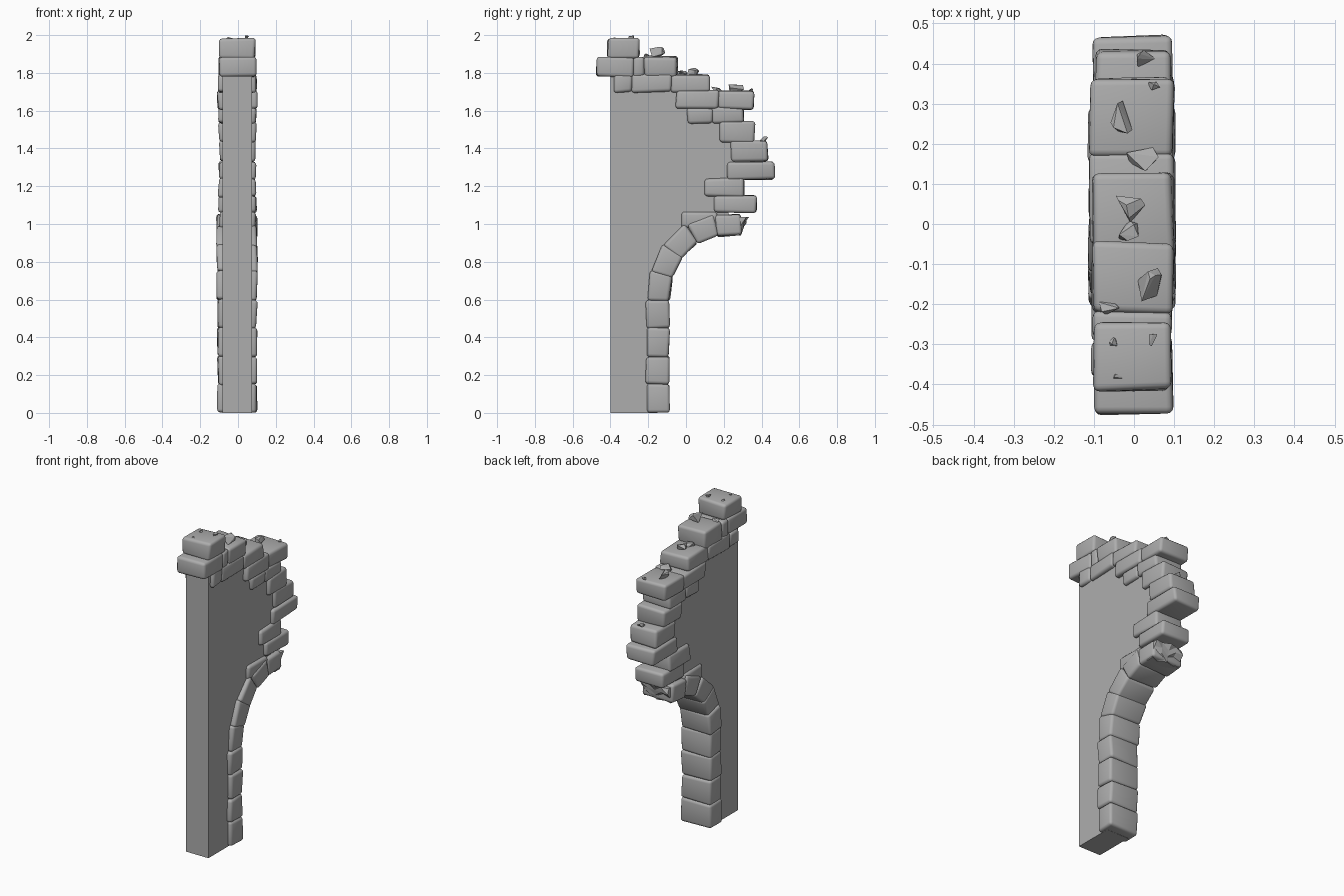
import bpy, bmesh, math, random
from mathutils import Vector, Matrix

random.seed(4)
cube = bpy.data.objects.get("Cube")
if cube:
    bpy.data.objects.remove(cube)


def material(name, value):
    mat = bpy.data.materials.new(name)
    mat.use_nodes = True
    color = (value, value, value, 1)
    mat.diffuse_color = color
    mat.node_tree.nodes["Principled BSDF"].inputs["Base Color"].default_value = color
    return mat


GREY = material("stone grey", 0.42)


def finish(name, bm, smooth=False):
    bmesh.ops.recalc_face_normals(bm, faces=bm.faces[:])
    mesh = bpy.data.meshes.new(name)
    bm.to_mesh(mesh)
    bm.free()
    mesh.materials.append(GREY)
    obj = bpy.data.objects.new(name, mesh)
    bpy.context.scene.collection.objects.link(obj)
    if smooth:
        for poly in mesh.polygons:
            poly.use_smooth = True
    return obj


def stone(name, y, z, length, height, half=0.1, tilt=0, taper=0):
    """Worn block with slightly uneven corners and rounded edges."""
    bm = bmesh.new()
    bmesh.ops.create_cube(bm, size=1)
    for v in bm.verts:
        side, along, up = v.co * 2
        v.co = Vector((side * half, along * length / 2, up * height * (1 + taper * along) / 2))
        v.co += Vector([random.uniform(-0.006, 0.006) for _ in range(3)])
    bmesh.ops.bevel(bm, geom=bm.edges[:], offset=0.017, segments=3,
                    profile=0.5, affect='EDGES', clamp_overlap=True)
    bm.transform(Matrix.Translation((-0.004, y, z)) @ Matrix.Rotation(math.radians(tilt), 4, 'X'))
    for v in bm.verts:
        v.co.z = max(v.co.z, 0)
    return finish(name, bm, True)


def rubble(name, x, y, z, sx, sy, sz):
    """Sharp chip: convex hull of a jittered, stretched ball."""
    bm = bmesh.new()
    turn = Matrix.Rotation(random.uniform(0, 3), 3, 'Z')
    for k in range(9):
        p = Vector([random.uniform(-1, 1) for _ in range(3)]).normalized()
        p = turn @ p
        bm.verts.new((x + p.x * sx / 2, y + p.y * sy / 2, z + p.z * sz / 2))
    hull = bmesh.ops.convex_hull(bm, input=bm.verts[:])
    loose = [g for g in hull["geom_interior"] if isinstance(g, bmesh.types.BMVert)]
    bmesh.ops.delete(bm, geom=loose, context='VERTS')
    return finish(name, bm)


# Plain wall core, its ragged edge hidden inside the stones
profile = [(-0.4, 0), (-0.15, 0), (-0.15, 0.6), (-0.1, 0.8), (-0.02, 0.91), (0.1, 0.98),
           (0.22, 1), (0.25, 1.3), (0.28, 1.4), (0.25, 1.5), (0.2, 1.65), (0, 1.66),
           (0, 1.74), (-0.32, 1.74), (-0.32, 1.83), (-0.4, 1.83)]
bm = bmesh.new()
face = bm.faces.new([bm.verts.new((-0.082, y, z)) for y, z in profile])
extruded = bmesh.ops.extrude_face_region(bm, geom=[face])["geom"]
bmesh.ops.translate(bm, verts=[g for g in extruded if isinstance(g, bmesh.types.BMVert)],
                    vec=(0.156, 0, 0))
finish("wall_core", bm)

# Broken masonry courses: bottom, top, half depth, joints along y
courses = [
    (1.88, 1.98, 0.094, (-0.41, -0.25)),
    (1.78, 1.885, 0.098, (-0.47, -0.28, -0.22, -0.05)),
    (1.7, 1.79, 0.1, (-0.375, -0.29, -0.08, 0.12)),
    (1.61, 1.705, 0.104, (-0.05, 0.17, 0.355)),
    (1.535, 1.615, 0.098, (0.01, 0.14, 0.3)),
    (1.435, 1.54, 0.098, (0.185, 0.36)),
    (1.33, 1.44, 0.094, (0.24, 0.43)),
    (1.235, 1.33, 0.096, (0.22, 0.465)),
    (1.145, 1.24, 0.1, (0.1, 0.31)),
    (1.06, 1.15, 0.1, (0.155, 0.37)),
    (0.985, 1.06, 0.095, (-0.025, 0.16)),
]
for row, (low, high, half, joints) in enumerate(courses, 1):
    for k in range(len(joints) - 1):
        a, b = joints[k:k + 2]
        stone(f"course_{row}_stone_{k + 1}", (a + b) / 2, (low + high) / 2,
              b - a + 0.006, high - low + 0.004, half)

# Straight jamb under the arch
for k in range(4):
    stone(f"jamb_stone_{k + 1}", -0.15, 0.075 + 0.15 * k, 0.122, 0.152, 0.103)

# Arch stones curving away from the jamb
arch = [(-0.138, 0.667, -8), (-0.1, 0.797, -25), (-0.025, 0.902, -47), (0.095, 0.973, -67)]
for k, (y, z, tilt) in enumerate(arch, 1):
    stone(f"arch_stone_{k}", y, z, 0.118, 0.142, 0.107, tilt, -0.1)
stone("arch_crown_stone", 0.225, 0.993, 0.14, 0.115, 0.107, 3)

# Jagged snapped end of the crown stone
bm = bmesh.new()
bmesh.ops.create_grid(bm, x_segments=4, y_segments=3, size=1)
front = bm.faces[:]
for v in bm.verts:
    u, w = v.co.x, v.co.y
    edge = 0.303 + 0.024 * w
    v.co = Vector((u * 0.096, edge + random.uniform(-0.022, 0.012), 0.988 + w * 0.05))
moved = bmesh.ops.extrude_face_region(bm, geom=front)["geom"]
for g in moved:
    if isinstance(g, bmesh.types.BMVert):
        g.co.y = 0.23
bmesh.ops.delete(bm, geom=[f for f in front if f.is_valid and len(f.edges) == 0], context='FACES')
bmesh.ops.triangulate(bm, faces=bm.faces[:])
finish("broken_crown_end", bm)

# Loose chips lying on the steps
chips = [
    (0.03, 0.41, 1.45, 0.06, 0.055, 0.04), (0.05, 0.345, 1.705, 0.035, 0.025, 0.03),
    (-0.03, 0.26, 1.722, 0.06, 0.1, 0.06), (0.02, 0.165, 1.715, 0.085, 0.085, 0.04),
    (-0.012, 0.045, 1.8, 0.09, 0.09, 0.055), (-0.015, -0.02, 1.797, 0.075, 0.055, 0.04),
    (0.035, -0.155, 1.908, 0.085, 0.11, 0.065), (-0.06, -0.205, 1.89, 0.06, 0.055, 0.04),
    (0.045, -0.285, 1.985, 0.038, 0.045, 0.03), (-0.05, -0.295, 1.98, 0.025, 0.025, 0.025),
    (-0.035, -0.38, 1.98, 0.035, 0.025, 0.025), (0.08, -0.35, 1.975, 0.02, 0.02, 0.02),
]
for k, chip in enumerate(chips, 1):
    rubble(f"loose_chip_{k}", *chip)
